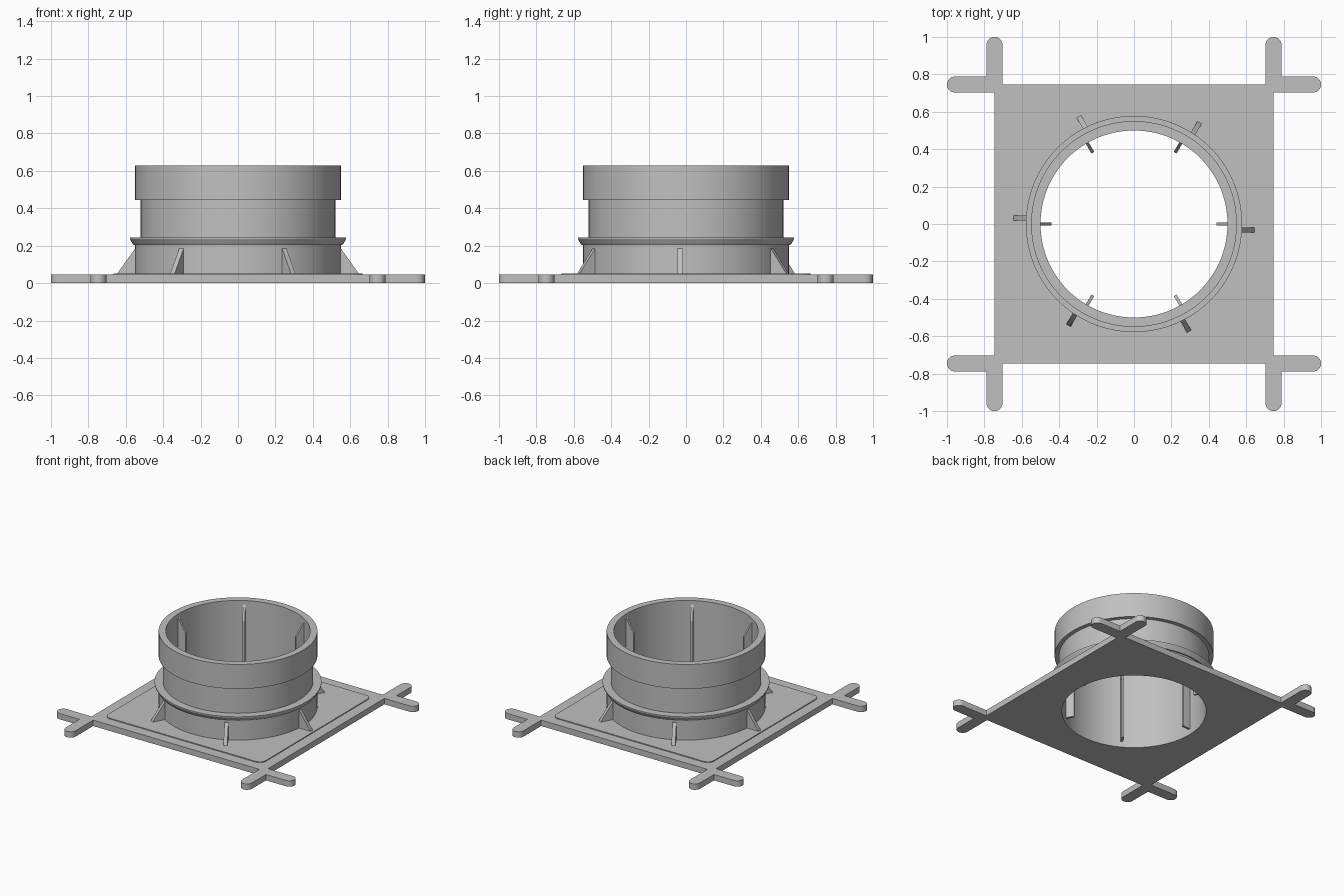
import bpy
import bmesh
import math
from mathutils import Matrix, Vector

cube = bpy.data.objects.get("Cube")
if cube:
    bpy.data.objects.remove(cube, do_unlink=True)

grey = bpy.data.materials.new("plain_grey")
grey.use_nodes = True
colour = (0.53, 0.53, 0.53, 1)
grey.diffuse_color = colour
grey.node_tree.nodes["Principled BSDF"].inputs["Base Color"].default_value = colour

SEGMENTS = 128
PLATE_TOP = 0.045


def add_object(name, mesh):
    obj = bpy.data.objects.new(name, mesh)
    bpy.context.collection.objects.link(obj)
    mesh.materials.clear()
    mesh.materials.append(grey)
    mesh.shade_smooth()
    mesh.set_sharp_from_angle(angle=math.radians(25))
    return obj


def from_bmesh(name, bm):
    bmesh.ops.recalc_face_normals(bm, faces=bm.faces[:])
    mesh = bpy.data.meshes.new(name)
    bm.to_mesh(mesh)
    bm.free()
    return add_object(name, mesh)


def arc(cx, cy, radius, start, end, steps):
    """Points along an arc, angles in degrees."""
    angles = [math.radians(start + (end - start) * i / steps) for i in range(steps + 1)]
    return [(cx + radius * math.cos(a), cy + radius * math.sin(a)) for a in angles]


def four_times(points):
    """Repeat one corner of an outline around the centre."""
    result = []
    for k in range(4):
        turn = Matrix.Rotation(k * math.pi / 2, 2)
        result += [tuple(turn @ Vector(p)) for p in points]
    return result


def flat_solid(name, loops, z0, z1):
    """Extruded flat shape; the second loop is a hole."""
    curve = bpy.data.curves.new(name + "_outline", "CURVE")
    curve.dimensions = "2D"
    curve.fill_mode = "BOTH"
    curve.extrude = (z1 - z0) / 2
    for loop in loops:
        spline = curve.splines.new("POLY")
        spline.points.add(len(loop) - 1)
        for point, (x, y) in zip(spline.points, loop):
            point.co = (x, y, 0, 1)
        spline.use_cyclic_u = True
    temp = bpy.data.objects.new(name + "_temp", curve)
    bpy.context.collection.objects.link(temp)
    mesh = bpy.data.meshes.new_from_object(temp)
    bpy.data.objects.remove(temp, do_unlink=True)
    bpy.data.curves.remove(curve)
    bm = bmesh.new()
    bm.from_mesh(mesh)
    bpy.data.meshes.remove(mesh)
    bmesh.ops.remove_doubles(bm, verts=bm.verts[:], dist=0.0001)
    bmesh.ops.translate(bm, verts=bm.verts[:], vec=(0, 0, (z0 + z1) / 2))
    return from_bmesh(name, bm)


def lathe(name, profile):
    """Closed radius and height profile turned about z."""
    bm = bmesh.new()
    rings = []
    for i in range(SEGMENTS):
        a = 2 * math.pi * i / SEGMENTS
        rings.append([bm.verts.new((r * math.cos(a), r * math.sin(a), z)) for r, z in profile])
    for i, ring in enumerate(rings):
        after = rings[(i + 1) % SEGMENTS]
        for j in range(len(profile)):
            k = (j + 1) % len(profile)
            bm.faces.new((ring[j], after[j], after[k], ring[k]))
    return from_bmesh(name, bm)


def ribs(name, profile, width, offset):
    """Six radial ribs from one side profile."""
    for k in range(6):
        bm = bmesh.new()
        face = bm.faces.new([bm.verts.new((r, offset - width / 2, z)) for r, z in profile])
        grown = bmesh.ops.extrude_face_region(bm, geom=[face])
        moved = [v for v in grown["geom"] if isinstance(v, bmesh.types.BMVert)]
        bmesh.ops.translate(bm, verts=moved, vec=(0, width, 0))
        bm.transform(Matrix.Rotation(k * math.pi / 3, 4, "Z"))
        from_bmesh(f"{name}_{k + 1}", bm)


# Base plate with a pair of rounded arms at each corner
c, w = 0.746, 0.043
corner = [(c, c - w)]
corner += arc(1 - w, c, w, -90, 90, 12)
corner += [(c + w, c + w)]
corner += arc(c, 1 - w, w, 0, 180, 12)
corner += [(c - w, c)]
opening = arc(0, 0, 0.53, 0, 360, SEGMENTS)[:-1]
flat_solid("base_plate", [four_times(corner), opening], 0, PLATE_TOP)

# Slightly raised panel with rounded corners
panel_corner = arc(0.615, 0.615, 0.05, 0, 90, 8)
flat_solid("raised_panel", [four_times(panel_corner), opening], PLATE_TOP - 0.01, 0.052)

# Hollow collar with flange, neck and wider top band
lathe("collar", [
    (0.50, 0), (0.55, 0), (0.55, 0.205), (0.56, 0.205), (0.578, 0.235),
    (0.578, 0.243), (0.52, 0.243), (0.52, 0.443), (0.55, 0.443),
    (0.55, 0.63), (0.50, 0.63)])

# Triangular braces outside, slim guide ribs inside
ribs("outer_brace", [(0.53, 0.04), (0.648, 0.04), (0.645, 0.052), (0.55, 0.185), (0.53, 0.185)],
     0.027, -0.032)
ribs("inner_rib", [(0.515, 0.045), (0.44, 0.045), (0.44, 0.50), (0.50, 0.60), (0.515, 0.60)],
     0.017, 0)
